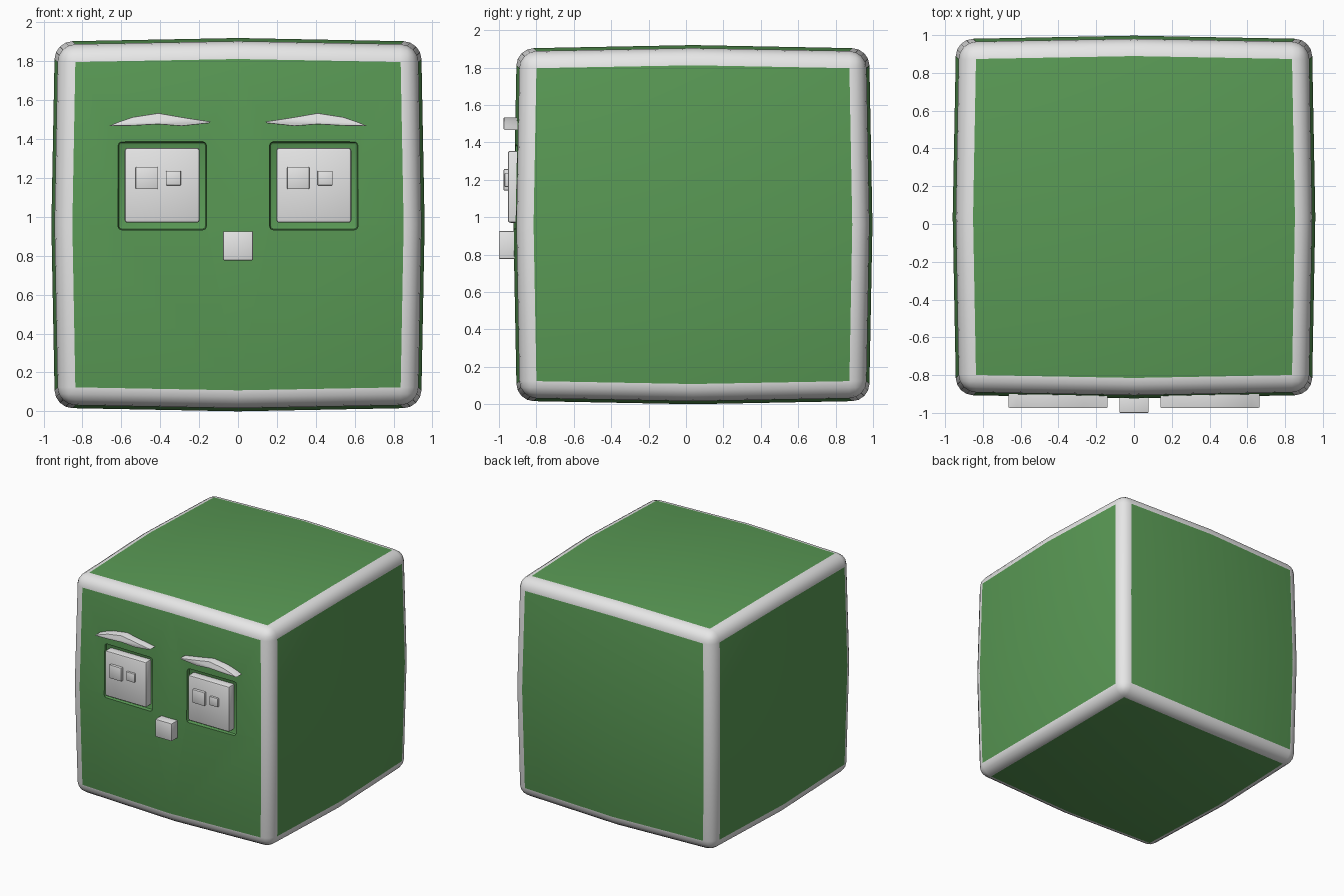
import bpy, bmesh
from mathutils import Vector

old = bpy.data.objects.get("Cube")
if old:
    bpy.data.objects.remove(old, do_unlink=True)


def make_material(name, rgb):
    mat = bpy.data.materials.new(name)
    mat.use_nodes = True
    mat.diffuse_color = (*rgb, 1)
    mat.node_tree.nodes["Principled BSDF"].inputs["Base Color"].default_value = (*rgb, 1)
    return mat


green = make_material("leaf green", (0.10, 0.32, 0.09))
grey = make_material("light grey", (0.8, 0.8, 0.8))


def finish(name, bm, *mats):
    bmesh.ops.recalc_face_normals(bm, faces=bm.faces)
    mesh = bpy.data.meshes.new(name)
    bm.to_mesh(mesh)
    bm.free()
    for mat in mats:
        mesh.materials.append(mat)
    obj = bpy.data.objects.new(name, mesh)
    bpy.context.collection.objects.link(obj)
    return obj


def smooth(obj, angle=0.6):
    bpy.ops.object.select_all(action='DESELECT')
    obj.select_set(True)
    bpy.context.view_layer.objects.active = obj
    bpy.ops.object.shade_smooth_by_angle(angle=angle)


def block(name, x, y, z, mat, bevel):
    """Bevelled box from (min, max) ranges."""
    bm = bmesh.new()
    bmesh.ops.create_cube(bm, size=1)
    for v in bm.verts:
        v.co = Vector([(r[0] + r[1]) / 2 + c * (r[1] - r[0]) for c, r in zip(v.co, (x, y, z))])
    bmesh.ops.bevel(bm, geom=bm.edges[:], offset=bevel, segments=2, profile=0.5, affect='EDGES')
    return finish(name, bm, mat)


# Body: cube with bulging sides and rounded grey edges
CENTRE = Vector((0, 0.037, 0.96))
bm = bmesh.new()
bmesh.ops.create_cube(bm, size=2)
bmesh.ops.subdivide_edges(bm, edges=bm.edges[:], cuts=1, use_grid_fill=True)
for v in bm.verts:
    sides = sum(abs(c) > 0.5 for c in v.co)
    v.co = v.co * {1: 0.96, 2: 0.942, 3: 0.925}[sides] + CENTRE
bm.normal_update()
rims = [e for e in bm.edges if e.calc_face_angle(0) > 0.8]
bmesh.ops.bevel(bm, geom=rims, offset=0.09, segments=4, profile=0.5,
                affect='EDGES', material=1)
body = finish("body", bm, green, grey)

# Shallow eye sockets cut into the front
for cx in (-0.39, 0.39):
    cutter = block("socket_cutter", (cx - 0.228, cx + 0.228), (-1.1, -0.885),
                   (0.933, 1.387), green, 0.02)
    cutter.hide_render = True
    mod = body.modifiers.new("socket", 'BOOLEAN')
    mod.operation = 'DIFFERENCE'
    mod.solver = 'EXACT'
    mod.object = cutter
    bpy.ops.object.select_all(action='DESELECT')
    body.select_set(True)
    bpy.context.view_layer.objects.active = body
    bpy.ops.object.modifier_apply(modifier=mod.name)
    bpy.data.objects.remove(cutter, do_unlink=True)
smooth(body)

# Eyes with a large and a small square pupil, same layout on both sides
for side, cx in (("right", -0.39), ("left", 0.39)):
    smooth(block(side + "_eye", (cx - 0.193, cx + 0.193), (-0.953, -0.86),
                 (0.97, 1.355), grey, 0.014))
    smooth(block(side + "_large_pupil", (cx - 0.137, cx - 0.023), (-0.975, -0.93),
                 (1.143, 1.257), grey, 0.005))
    smooth(block(side + "_small_pupil", (cx + 0.019, cx + 0.097), (-0.97, -0.93),
                 (1.162, 1.237), grey, 0.005))

# Nose
smooth(block("nose", (-0.077, 0.077), (-1.0, -0.88), (0.777, 0.925), grey, 0.004))

# Eyebrows: extruded arched outline, mirrored
BROW = [(0.665, 1.467), (0.62, 1.487), (0.54, 1.514), (0.41, 1.534), (0.27, 1.51),
        (0.14, 1.49), (0.15, 1.482), (0.29, 1.467), (0.41, 1.476), (0.54, 1.469)]
for side, s in (("right", -1), ("left", 1)):
    bm = bmesh.new()
    face = bm.faces.new([bm.verts.new((s * x, -0.975, z)) for x, z in BROW])
    front_edges = list(face.edges)
    out = bmesh.ops.extrude_face_region(bm, geom=[face], use_keep_orig=True)
    moved = [g for g in out["geom"] if isinstance(g, bmesh.types.BMVert)]
    bmesh.ops.translate(bm, verts=moved, vec=(0, 0.08, 0))
    bmesh.ops.recalc_face_normals(bm, faces=bm.faces)
    bmesh.ops.bevel(bm, geom=front_edges, offset=0.006, segments=2, profile=0.5,
                    affect='EDGES', clamp_overlap=True)
    smooth(finish(side + "_eyebrow", bm, grey))
